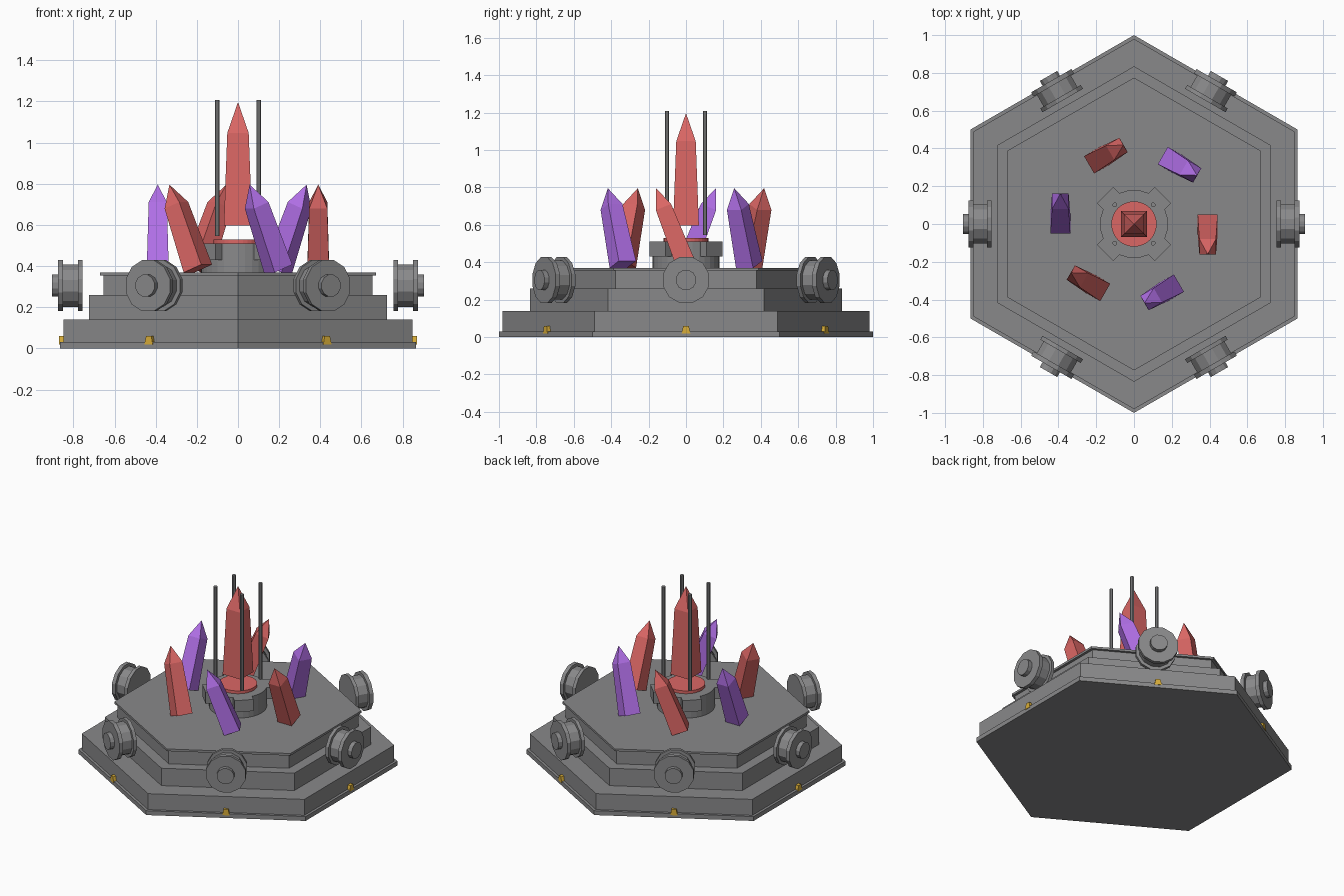
import bpy, bmesh
from math import cos, sin, pi, radians, sqrt
from mathutils import Matrix, Vector

cube = bpy.data.objects.get("Cube")
if cube:
    bpy.data.objects.remove(cube, do_unlink=True)


def material(name, rgb):
    m = bpy.data.materials.new(name)
    m.use_nodes = True
    m.diffuse_color = (*rgb, 1)
    m.node_tree.nodes["Principled BSDF"].inputs["Base Color"].default_value = (*rgb, 1)
    return m


STONE = material("grey stone", (0.25, 0.25, 0.255))
RED = material("red crystal", (0.71, 0.135, 0.13))
PURPLE = material("purple crystal", (0.44, 0.16, 0.80))
GOLD = material("gold", (0.69, 0.42, 0.04))


def finish(name, bm, mat, matrix):
    bmesh.ops.recalc_face_normals(bm, faces=bm.faces)
    mesh = bpy.data.meshes.new(name)
    bm.to_mesh(mesh)
    bm.free()
    mesh.materials.append(mat)
    ob = bpy.data.objects.new(name, mesh)
    ob.matrix_world = matrix
    bpy.context.collection.objects.link(ob)
    return ob


def turned(name, profile, sides, mat, phase=0.0, matrix=Matrix()):
    """Stack polygon rings of (radius, z); radius 0 at the end makes a point."""
    bm = bmesh.new()
    rings = []
    for r, z in profile:
        if r == 0:
            rings.append([bm.verts.new((0, 0, z))] * sides)
            continue
        angles = [phase + 2 * pi * i / sides for i in range(sides)]
        rings.append([bm.verts.new((r * cos(a), r * sin(a), z)) for a in angles])
    for low, high in zip(rings, rings[1:]):
        for i in range(sides):
            j = (i + 1) % sides
            corners = [low[i], low[j], high[j], high[i]]
            bm.faces.new(list(dict.fromkeys(corners)))
    for ring in (rings[0], rings[-1]):
        if len(set(ring)) > 2:
            bm.faces.new(ring)
    return finish(name, bm, mat, matrix)


def tapered_box(name, low, high, mat, matrix, top=1.0):
    """Box from corner to corner, its top narrowed along y."""
    bm = bmesh.new()
    bmesh.ops.create_cube(bm, size=1)
    mid = (Vector(low) + Vector(high)) / 2
    size = Vector(high) - Vector(low)
    for v in bm.verts:
        k = top if v.co.z > 0 else 1.0
        v.co = Vector((v.co.x * size.x, v.co.y * size.y * k, v.co.z * size.z)) + mid
    return finish(name, bm, mat, matrix)


def spin(angle):
    return Matrix.Rotation(angle, 4, 'Z')


def crystal(name, base, shoulder, body, tip, mat, matrix):
    profile = [(base * sqrt(2), 0), (shoulder * sqrt(2), body), (0, tip)]
    return turned(name, profile, 4, mat, pi / 4, matrix)


# Stepped hexagonal platform
tiers = [("base_plate", 1.0, 0, 0.03), ("lower_tier", 0.98, 0.03, 0.14),
         ("middle_tier", 0.835, 0.14, 0.26), ("upper_tier", 0.755, 0.26, 0.355),
         ("top_plate", 0.775, 0.355, 0.37)]
for name, r, z0, z1 in tiers:
    turned(name, [(r, z0), (r, z1)], 6, STONE, pi / 6)

# Pedestal with a red disc and four corner blocks, each with a rod above
turned("pedestal", [(0.18, 0.37), (0.18, 0.51)], 32, STONE)
turned("pedestal_disc", [(0.12, 0.508), (0.12, 0.53)], 32, RED)
for i in range(4):
    turn = spin(pi / 4 + i * pi / 2)
    tapered_box("pedestal_block", (0.1, -0.06, 0.43), (0.216, 0.06, 0.51), STONE, turn)
    turned("rod", [(0.0125, 0.545), (0.0125, 1.208)], 8, STONE, pi / 8,
           turn @ Matrix.Translation((0.143, 0, 0)))

# Large floating crystal
crystal("centre_crystal", 0.069, 0.052, 0.45, 0.6, RED, Matrix.Translation((0, 0, 0.597)))

# One spool, gold clasp and leaning crystal per side
spool = [(0.128, 0.755), (0.128, 0.778), (0.107, 0.778), (0.107, 0.85),
         (0.128, 0.85), (0.128, 0.876), (0.055, 0.876), (0.055, 0.905)]
for i in range(6):
    turn = spin(i * pi / 3)
    turned("spool", spool, 12, STONE, pi / 12,
           turn @ Matrix.Translation((0, 0, 0.305)) @ Matrix.Rotation(pi / 2, 4, 'Y'))
    tapered_box("clasp", (0.843, -0.023, 0.02), (0.869, 0.023, 0.059), GOLD, turn, 0.65)
    lean = Matrix.Translation((0.39, 0, 0.388)) @ Matrix.Rotation(radians(21.4), 4, 'X')
    crystal("leaning_crystal", 0.053, 0.044, 0.33, 0.438, PURPLE if i % 2 else RED, turn @ lean)
